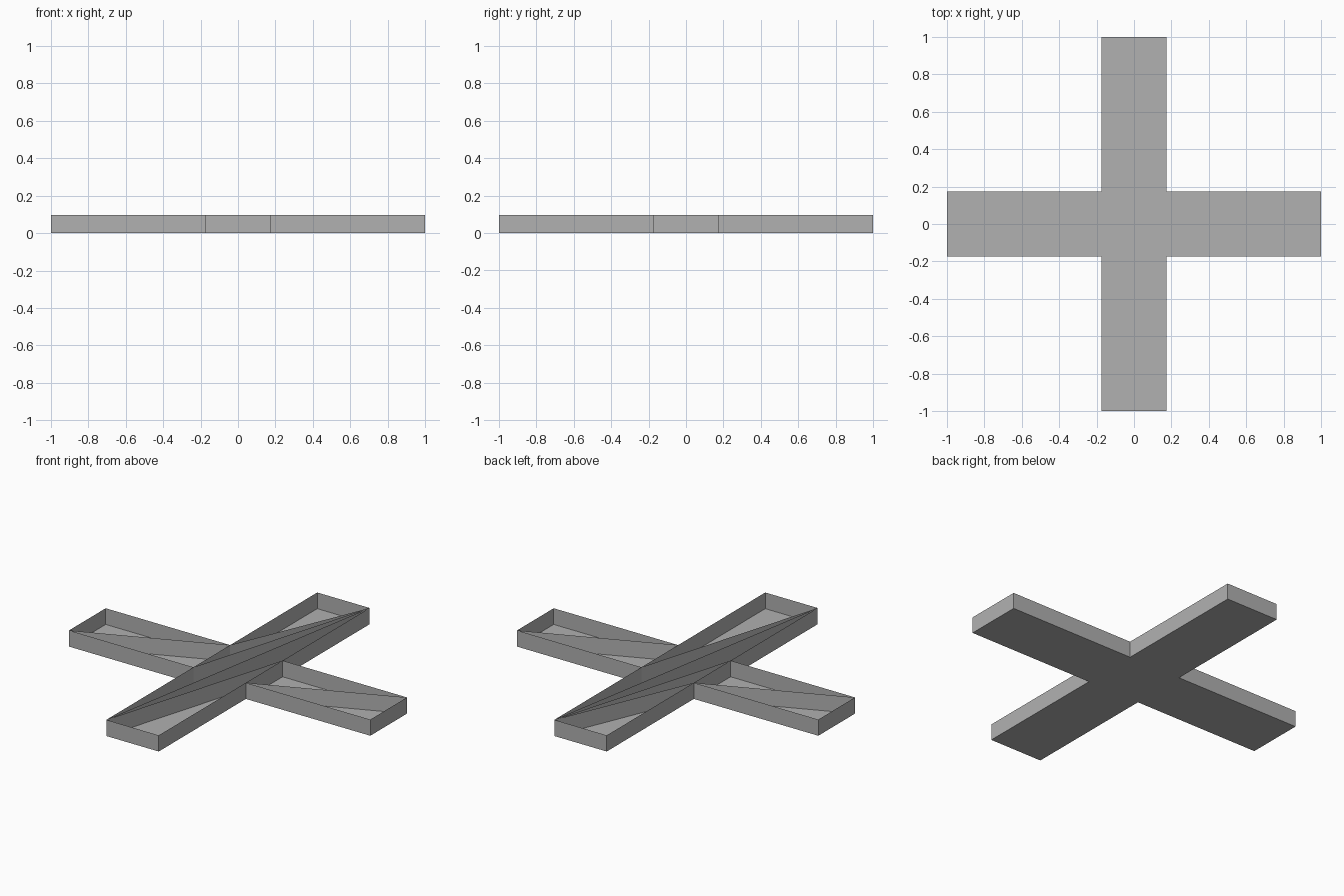
import bpy
import bmesh

cube = bpy.data.objects.get("Cube")
if cube:
    bpy.data.objects.remove(cube, do_unlink=True)

HEIGHT = 0.097
ARM = 0.174   # half width of an arm
END = 1.0     # reach of an arm

grey = bpy.data.materials.new("plain_grey")
grey.use_nodes = True
grey.diffuse_color = (0.44, 0.44, 0.44, 1)
grey.node_tree.nodes["Principled BSDF"].inputs["Base Color"].default_value = (0.44, 0.44, 0.44, 1)

# Corners of the cross, named by arm (s, e, n, w) and counter-clockwise order
corners = {
    "s1": (-ARM, -END), "s2": (ARM, -END), "se": (ARM, -ARM),
    "e1": (END, -ARM), "e2": (END, ARM), "ne": (ARM, ARM),
    "n1": (ARM, END), "n2": (-ARM, END), "nw": (-ARM, ARM),
    "w1": (-END, ARM), "w2": (-END, -ARM), "sw": (-ARM, -ARM),
}
order = list(corners)


def make_object(name, faces):
    """Build a flat-shaded mesh object from lists of corner points."""
    bm = bmesh.new()
    for points in faces:
        bm.faces.new([bm.verts.new(p) for p in points])
    bmesh.ops.remove_doubles(bm, verts=bm.verts, dist=0.0001)
    mesh = bpy.data.meshes.new(name)
    bm.to_mesh(mesh)
    bm.free()
    mesh.materials.append(grey)
    obj = bpy.data.objects.new(name, mesh)
    bpy.context.collection.objects.link(obj)
    return obj


def wall(start, end):
    """Upright sheet between two named corners."""
    p, q = corners[start], corners[end]
    return [(*p, 0), (*q, 0), (*q, HEIGHT), (*p, HEIGHT)]


# Cross-shaped floor, facing down
make_object("floor", [[(*corners[k], 0) for k in reversed(order)]])

# Rim around the outline
make_object("outer_walls", [wall(a, b) for a, b in zip(order, order[1:] + order[:1])])

# Sheets across the mouths of the side arms and diagonally along every arm
dividers = [
    ("sw", "nw"), ("w2", "nw"),
    ("se", "ne"), ("se", "e2"),
    ("n1", "nw"), ("n1", "sw"), ("s1", "n1"), ("s1", "ne"),
]
make_object("inner_dividers", [wall(a, b) for a, b in dividers])
